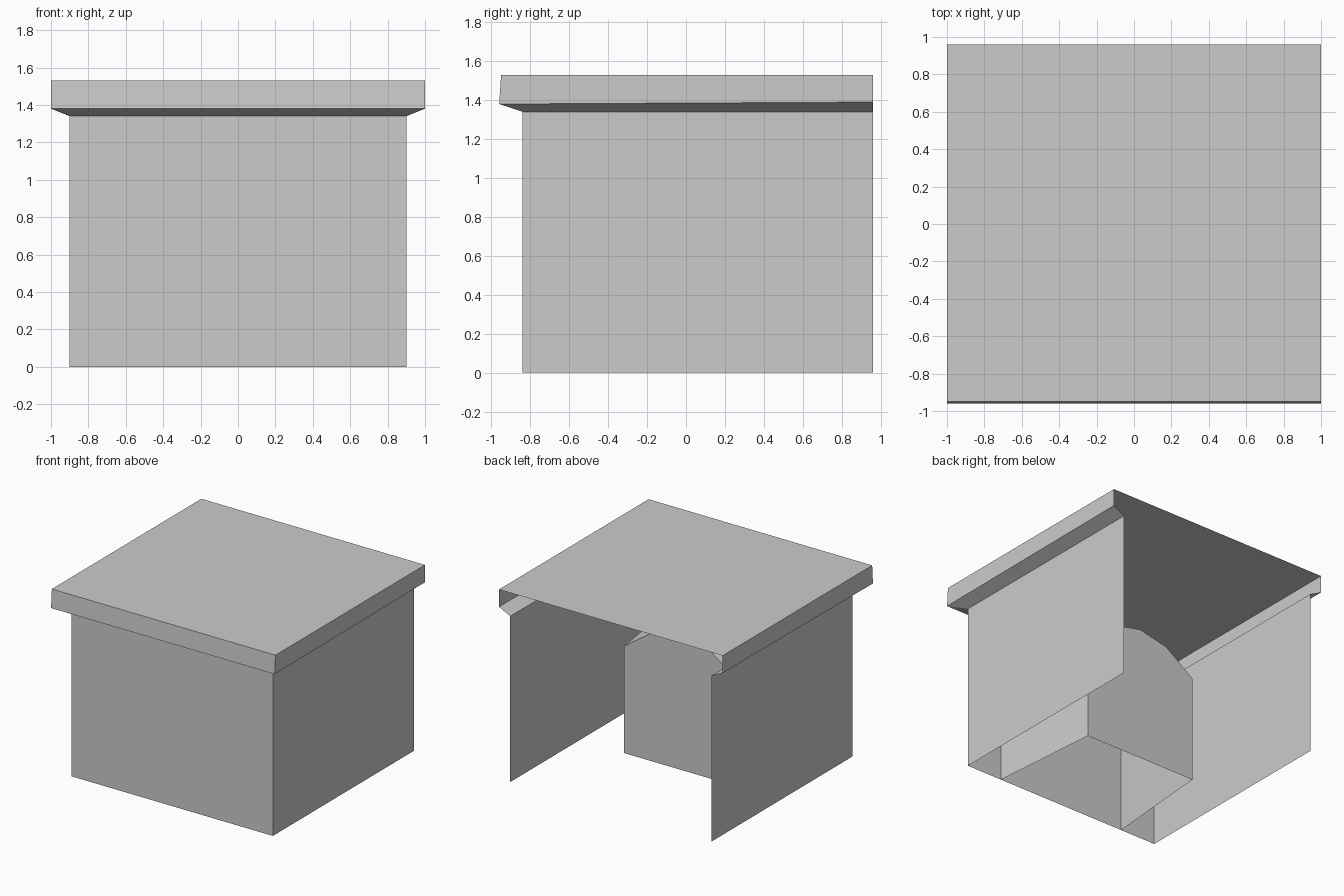
import bpy

if "Cube" in bpy.data.objects:
    bpy.data.objects.remove(bpy.data.objects["Cube"])


def loft(name, rings, cap=None):
    """Skin a series of open point strips; optionally cap the last one."""
    n = len(rings[0])
    verts = [p for ring in rings for p in ring]
    faces = []
    for r in range(len(rings) - 1):
        a, b = r * n, (r + 1) * n
        faces += [(a + i, a + i + 1, b + i + 1, b + i) for i in range(n - 1)]
    if cap:
        faces.append(tuple(range((len(rings) - 1) * n, len(rings) * n)))
    mesh = bpy.data.meshes.new(name)
    mesh.from_pydata(verts, [], faces)
    obj = bpy.data.objects.new(name, mesh)
    bpy.context.collection.objects.link(obj)
    return obj


BACK = 0.96


def u_plan(half, front, z, z_back=None):
    """Three-sided plan, open at the back."""
    zb = z if z_back is None else z_back
    return [(-half, BACK, zb), (-half, front, z), (half, front, z), (half, BACK, zb)]


def arch(half, y, spring, shoulder, crown):
    """Low-poly arch outline, right foot to left foot."""
    right = [(half, 0), (half, spring), (half / 2, shoulder)]
    pts = right + [(0, crown)] + [(-x, z) for x, z in reversed(right)]
    return [(x, y, z) for x, z in pts]


# Three plain outer walls
wall_top = u_plan(0.90, -0.84, 1.34)
loft("outer_walls", [u_plan(0.90, -0.84, 0), wall_top])

# Overhanging mantel with sloped underside and flat top
loft("mantel", [wall_top,
                u_plan(1.0, -0.96, 1.38, 1.39),
                u_plan(1.0, -0.95, 1.53)], cap=True)

# Tapered arched recess behind the front wall, open underneath
loft("arched_recess", [arch(0.58, -0.84, 0.92, 1.11, 1.17),
                       arch(0.505, 0.07, 0.865, 1.04, 1.095)], cap=True)
